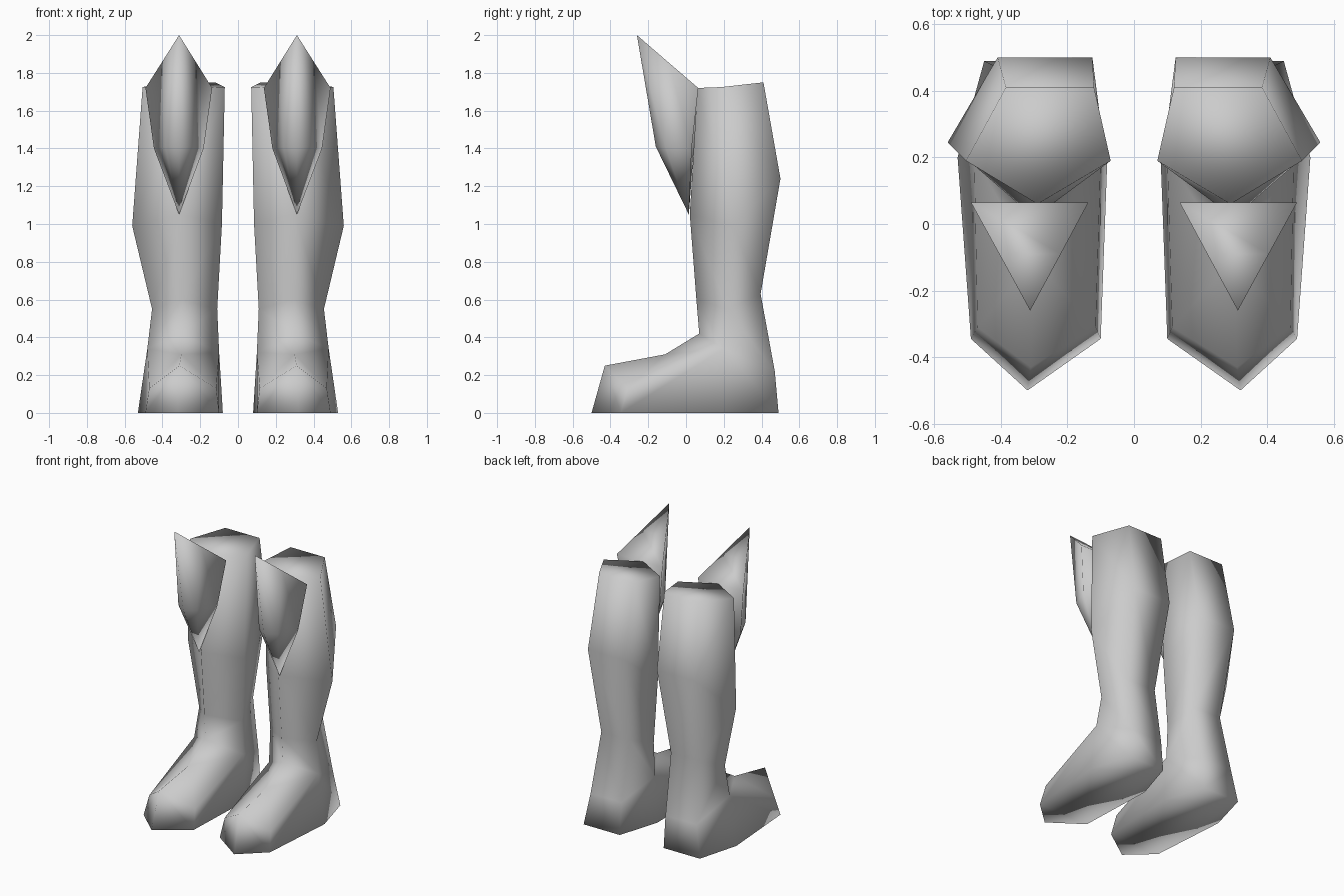
import bpy, bmesh

if "Cube" in bpy.data.objects:
    bpy.data.objects.remove(bpy.data.objects["Cube"])

grey = bpy.data.materials.new("plain grey")
grey.diffuse_color = (0.6, 0.6, 0.6, 1)
grey.use_nodes = True
grey.node_tree.nodes["Principled BSDF"].inputs["Base Color"].default_value = grey.diffuse_color


def build(name, verts, faces, side):
    """Smooth mesh from a small cage; side = 1 or -1 mirrors it in x."""
    bm = bmesh.new()
    vs = {k: bm.verts.new((p[0] * side, p[1], p[2])) for k, p in verts.items()}
    for f in faces:
        bm.faces.new([vs[k] for k in f])
    bmesh.ops.recalc_face_normals(bm, faces=bm.faces)
    for f in bm.faces:
        f.smooth = True
    me = bpy.data.meshes.new(name)
    bm.to_mesh(me)
    bm.free()
    me.materials.append(grey)
    bpy.context.collection.objects.link(bpy.data.objects.new(name, me))


# Leg sections: front, outer, back outer, back inner, inner
rings = [
    [(.29, .06, 1.72), (.505, .19, 1.725), (.385, .41, 1.75), (.12, .41, 1.75), (.07, .19, 1.725)],
    [(.30, .02, 1.05), (.56, .245, .99), (.41, .50, 1.24), (.125, .50, 1.24), (.085, .19, 1.0)],
    [(.30, .055, .60), (.455, .22, .55), (.38, .395, .63), (.16, .395, .63), (.11, .20, .55)],
    [(.30, .07, .42), (.48, .20, .34), (.41, .47, .22), (.17, .47, .22), (.10, .20, .32)],
]
boot = {(r, i): p for r, ring in enumerate(rings) for i, p in enumerate(ring)}
# Foot and sole
boot.update({
    "instep": (.30, -.11, .31), "toe_top": (.31, -.43, .25),
    "toe_o": (.47, -.31, .13), "toe_i": (.115, -.31, .13),
    "tip": (.32, -.50, 0), "ball_o": (.49, -.345, 0), "ball_i": (.10, -.345, 0),
    "mid_o": (.53, .20, 0), "mid_i": (.08, .20, 0),
    "heel_o": (.45, .49, 0), "heel_i": (.17, .49, 0),
})
faces = [[(r, i), (r, (i + 1) % 5), (r + 1, (i + 1) % 5), (r + 1, i)]
         for r in range(3) for i in range(5)]
faces.append([(0, i) for i in range(5)])
for s, a, b in (("o", 1, 2), ("i", 4, 3)):
    faces += [
        [(3, a), (3, b), "heel_" + s, "mid_" + s],
        [(3, a), "mid_" + s, "ball_" + s, "toe_" + s],
        [(3, 0), (3, a), "instep"],
        ["instep", (3, a), "toe_" + s],
        ["instep", "toe_" + s, "toe_top"],
        ["toe_top", "toe_" + s, "ball_" + s, "tip"],
    ]
faces += [[(3, 2), (3, 3), "heel_i", "heel_o"],
          ["tip", "ball_o", "mid_o", "heel_o", "heel_i", "mid_i", "ball_i"]]

# Pointed knee guard, a ridged shell closed by its sloping top
guard = {
    "tip": (.312, -.26, 2.0), "ridge": (.312, -.16, 1.41), "low": (.312, .015, 1.05),
    "top_o": (.49, .065, 1.72), "top_i": (.137, .065, 1.72),
    "side_o": (.445, .03, 1.40), "side_i": (.182, .03, 1.40),
    "edge_o": (.405, -.09, 1.853), "edge_i": (.22, -.09, 1.853),
    "cheek_o": (.385, -.11, 1.41), "cheek_i": (.24, -.11, 1.41),
}
gfaces = [["tip", "edge_o", "top_o", "top_i", "edge_i"],
          ["top_o", "side_o", "low", "side_i", "top_i"]]
for s in "oi":
    gfaces += [
        ["tip", "edge_" + s, "cheek_" + s, "ridge"],
        ["edge_" + s, "top_" + s, "side_" + s, "cheek_" + s],
        ["ridge", "cheek_" + s, "low"],
        ["cheek_" + s, "side_" + s, "low"],
    ]

for label, side in (("right", 1), ("left", -1)):
    build(label + "_boot", boot, faces, side)
    build(label + "_knee_guard", guard, gfaces, side)
